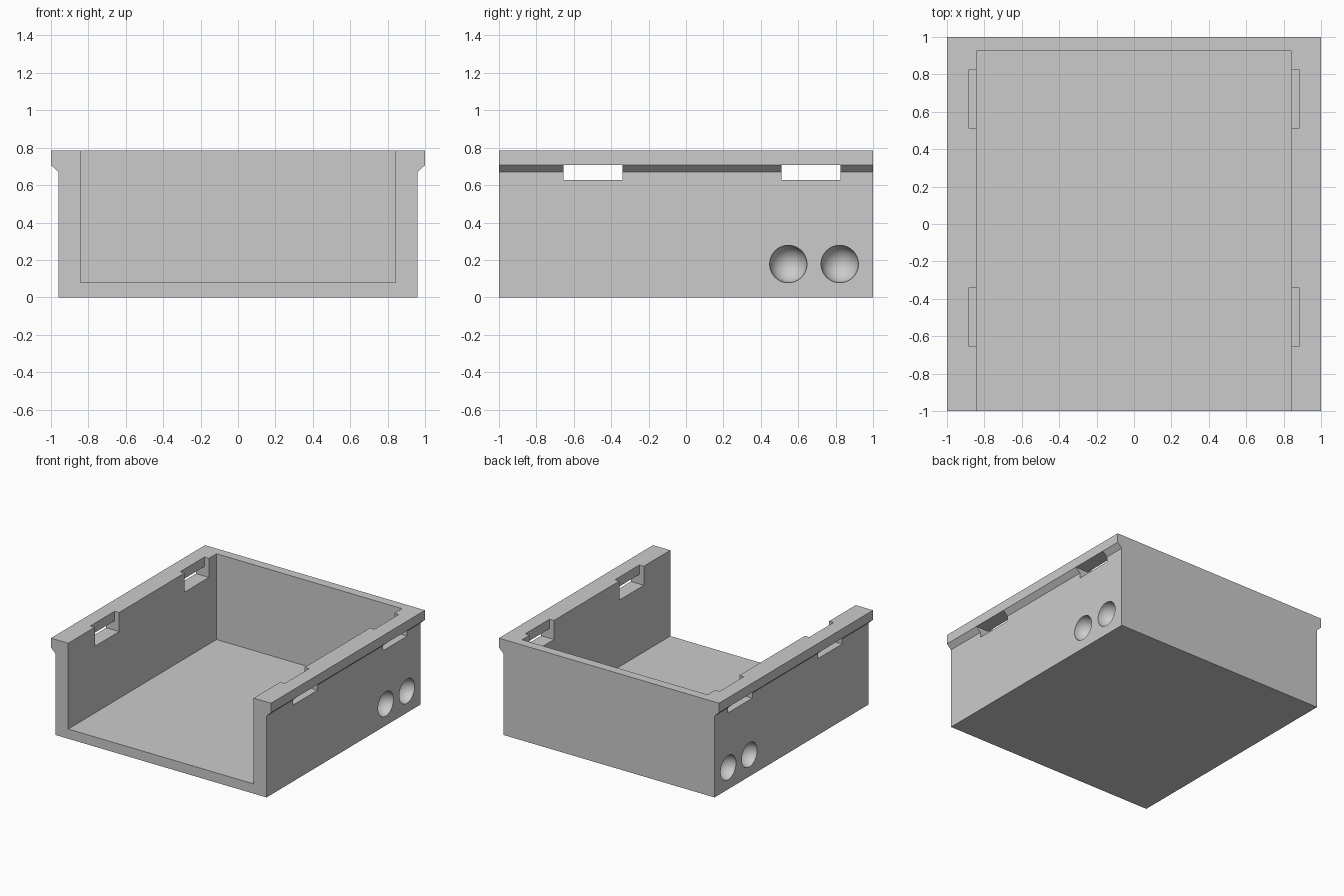
import bpy
import bmesh
import math
from mathutils import Matrix, Vector

default_cube = bpy.data.objects.get("Cube")
if default_cube:
    bpy.data.objects.remove(default_cube, do_unlink=True)

TOP, FLOOR = 0.785, 0.08
OUTER, INNER = 0.96, 0.843
BACK_INNER = 0.925

grey = bpy.data.materials.new("plain_grey")
grey.use_nodes = True
grey.diffuse_color = (0.6, 0.6, 0.6, 1)
grey.node_tree.nodes["Principled BSDF"].inputs["Base Color"].default_value = (0.6, 0.6, 0.6, 1)


def finish(name, bm):
    bmesh.ops.recalc_face_normals(bm, faces=bm.faces)
    mesh = bpy.data.meshes.new(name)
    bm.to_mesh(mesh)
    bm.free()
    mesh.materials.append(grey)
    obj = bpy.data.objects.new(name, mesh)
    bpy.context.collection.objects.link(obj)
    return obj


def box(name, low, high):
    low, high = Vector(low), Vector(high)
    bm = bmesh.new()
    bmesh.ops.create_cube(bm, size=1)
    bmesh.ops.scale(bm, vec=high - low, verts=bm.verts)
    bmesh.ops.translate(bm, vec=(low + high) / 2, verts=bm.verts)
    return finish(name, bm)


def dimple(name, x, y, z, radius):
    bm = bmesh.new()
    bmesh.ops.create_uvsphere(bm, u_segments=48, v_segments=25, radius=radius)
    bmesh.ops.rotate(bm, matrix=Matrix.Rotation(math.pi / 2, 3, "Y"), verts=bm.verts)
    bmesh.ops.translate(bm, vec=(x, y, z), verts=bm.verts)
    return finish(name, bm)


def cut(target, cutter):
    cutter.hide_render = True
    mod = target.modifiers.new(cutter.name, "BOOLEAN")
    mod.operation = "DIFFERENCE"
    mod.solver = "EXACT"
    mod.object = cutter
    bpy.ops.object.modifier_apply(modifier=mod.name)
    bpy.data.objects.remove(cutter, do_unlink=True)


# Tray body: outer section with chamfered side rims, extruded front to back
half = [(OUTER, 0), (OUTER, 0.67), (1, 0.707), (1, TOP)]
section = half + [(-x, z) for x, z in reversed(half)]
bm = bmesh.new()
face = bm.faces.new([bm.verts.new((x, -1, z)) for x, z in section])
sweep = bmesh.ops.extrude_face_region(bm, geom=[face])
bmesh.ops.translate(bm, vec=(0, 2, 0),
                    verts=[v for v in sweep["geom"] if isinstance(v, bmesh.types.BMVert)])
tray = finish("open_front_tray", bm)
bpy.context.view_layer.objects.active = tray
tray.select_set(True)

# Interior, open at the top and the front
cut(tray, box("interior", (-INNER, -1.2, FLOOR), (INNER, BACK_INNER, 1)))

for side in (-1, 1):
    # Clip slots through the walls, with recesses open to the rim inside
    for y in (-0.4975, 0.668):
        y0, y1 = y - 0.158, y + 0.158
        xs = sorted((side * 0.8, side * 1.1))
        cut(tray, box("clip_slot", (xs[0], y0, 0.628), (xs[1], y1, 0.707)))
        xs = sorted((side * 0.8, side * 0.883))
        cut(tray, box("clip_recess", (xs[0], y0, 0.628), (xs[1], y1, 1)))
    # Round finger dimples near the back
    for y in (0.547, 0.822):
        cut(tray, dimple("finger_dimple", side * OUTER, y, 0.178, 0.1))

bpy.ops.object.shade_smooth_by_angle(angle=math.radians(30))
